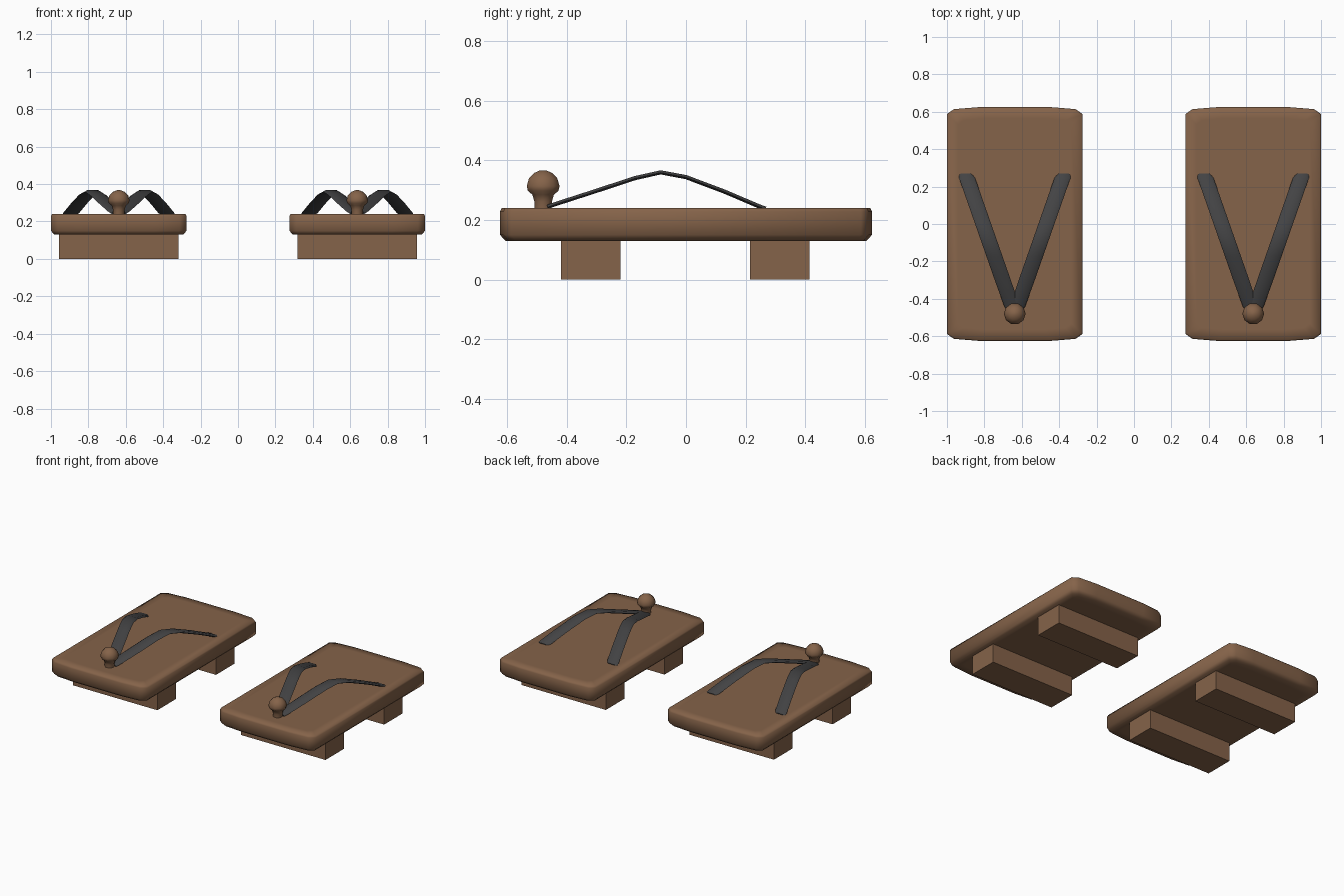
import bpy, bmesh, math

if "Cube" in bpy.data.objects:
    bpy.data.objects.remove(bpy.data.objects["Cube"])


def material(name, rgb):
    m = bpy.data.materials.new(name)
    m.diffuse_color = (*rgb, 1)
    m.use_nodes = True
    m.node_tree.nodes["Principled BSDF"].inputs["Base Color"].default_value = m.diffuse_color
    return m


WOOD = material("brown wood", (0.235, 0.125, 0.067))
CLOTH = material("charcoal cloth", (0.056, 0.056, 0.058))


def make(name, rings, mat, origin, smooth=True, angle=None):
    """Skin a list of equal-length closed rings and cap both ends."""
    bm = bmesh.new()
    vs = [[bm.verts.new(p) for p in r] for r in rings]
    n = len(vs[0])
    for a, b in zip(vs, vs[1:]):
        for i in range(n):
            j = (i + 1) % n
            bm.faces.new((a[i], a[j], b[j], b[i]))
    bm.faces.new(vs[0][::-1])
    bm.faces.new(vs[-1])
    bmesh.ops.recalc_face_normals(bm, faces=bm.faces)
    for f in bm.faces:
        f.smooth = smooth
    me = bpy.data.meshes.new(name)
    bm.to_mesh(me)
    bm.free()
    me.materials.append(mat)
    ob = bpy.data.objects.new(name, me)
    ob.location = origin
    bpy.context.collection.objects.link(ob)
    if angle:
        bpy.ops.object.select_all(action='DESELECT')
        ob.select_set(True)
        bpy.context.view_layer.objects.active = ob
        bpy.ops.object.shade_smooth_by_angle(angle=math.radians(angle))
    return ob


# Sole outline: one corner, mirrored to all four
HX, HY = 0.3625, 0.625
corner = [(HX, 0.588), (0.325, 0.614), (0.19, HY)]
right = [(x, -y) for x, y in corner[::-1]] + corner
outline = right + [(-x, -y) for x, y in right]


def sole_ring(inset, z):
    return [(x * (1 - inset / HX), y * (1 - inset / HY), z) for x, y in outline]


def sole(tag, o):
    steps = [(0.07, 0.13), (0.018, 0.13), (0, 0.15), (0, 0.228),
             (0.006, 0.24), (0.06, 0.24)]
    make("sole_" + tag, [sole_ring(i, z) for i, z in steps], WOOD, o)


# Supporting block under the sole
def block(name, o, y0, y1):
    rect = [(-0.32, y0), (0.32, y0), (0.32, y1), (-0.32, y1)]
    make(name, [[(x, y, z) for x, y in rect] for z in (0, 0.135)], WOOD, o, False)


# Arched ribbon strap: (y, height, half width) along its length
PATH = [(-0.465, 0.243, 0.036), (-0.44, 0.252, 0.041), (-0.31, 0.294, 0.043),
        (-0.17, 0.340, 0.043), (-0.085, 0.359, 0.043), (0.0, 0.343, 0.043),
        (0.13, 0.294, 0.043), (0.245, 0.245, 0.043), (0.267, 0.237, 0.034)]


def strap(name, o, side):
    rings = []
    for k, (y, z, w) in enumerate(PATH):
        a, b = PATH[max(k - 1, 0)], PATH[min(k + 1, len(PATH) - 1)]
        dy, dz = b[0] - a[0], b[1] - a[1]
        ln = math.hypot(dy, dz)
        ny, nz = -dz / ln, dy / ln
        cx = 0.008 + 0.35 * (y + 0.46)
        section = [(-w, 0), (-w * 0.7, -0.006), (w * 0.7, -0.006),
                   (w, 0), (w * 0.7, 0.008), (-w * 0.7, 0.008)]
        rings.append([(side * (cx + u), y + ny * t, z + nz * t) for u, t in section])
    make(name, rings, CLOTH, o, angle=50)


# Mushroom-shaped toe knob
def knob(name, o):
    profile = [(0.030, 0.235), (0.031, 0.262), (0.038, 0.285), (0.054, 0.298),
               (0.058, 0.314), (0.050, 0.340), (0.032, 0.358), (0.010, 0.367)]
    n = 10
    rings = [[(r * math.cos(2 * math.pi * i / n),
               -0.48 + r * math.sin(2 * math.pi * i / n), z) for i in range(n)]
             for r, z in profile]
    make(name, rings, WOOD, o, angle=50)


# The pair
for tag, cx in (("left", -0.6375), ("right", 0.6375)):
    o = (cx, 0, 0)
    sole(tag, o)
    block("front_block_" + tag, o, -0.42, -0.22)
    block("rear_block_" + tag, o, 0.215, 0.415)
    strap("outer_strap_" + tag, o, math.copysign(1, cx))
    strap("inner_strap_" + tag, o, -math.copysign(1, cx))
    knob("toe_knob_" + tag, o)
